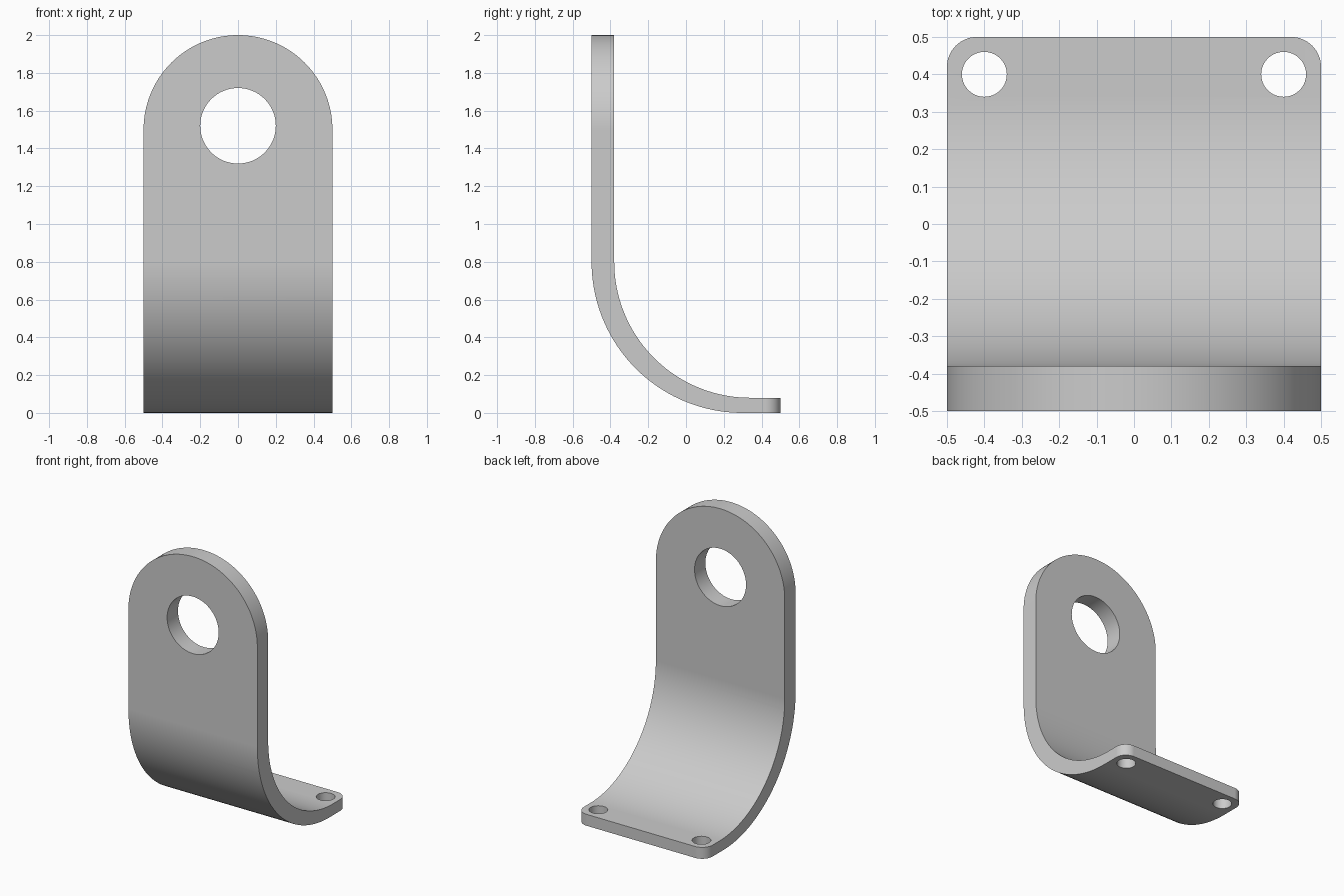
import bpy, bmesh
from math import sin, cos, pi
from mathutils import Vector

cube = bpy.data.objects.get("Cube")
if cube:
    bpy.data.objects.remove(cube)

steel = bpy.data.materials.new("plain grey metal")
steel.use_nodes = True
grey = (0.6, 0.6, 0.6, 1)
steel.diffuse_color = grey
steel.node_tree.nodes["Principled BSDF"].inputs["Base Color"].default_value = grey


def arc(cx, cy, r, start, end, n):
    """Points on an arc, angles in units of pi."""
    angles = [pi * (start + (end - start) * i / n) for i in range(n + 1)]
    return [(cx + r * cos(a), cy + r * sin(a)) for a in angles]


def prism(name, outline, place, sweep):
    """Place a 2D outline in space and extrude it along sweep."""
    bm = bmesh.new()
    face = bm.faces.new([bm.verts.new(place(u, v)) for u, v in outline])
    out = bmesh.ops.extrude_face_region(bm, geom=[face])
    moved = [g for g in out["geom"] if isinstance(g, bmesh.types.BMVert)]
    bmesh.ops.translate(bm, vec=Vector(sweep), verts=moved)
    bmesh.ops.recalc_face_normals(bm, faces=bm.faces)
    mesh = bpy.data.meshes.new(name)
    bm.to_mesh(mesh)
    bm.free()
    mesh.materials.append(steel)
    ob = bpy.data.objects.new(name, mesh)
    bpy.context.collection.objects.link(ob)
    return ob


def along_y(name, outline):
    return prism(name, outline, lambda x, z: (x, -1, z), (0, 2, 0))


def along_z(name, outline):
    return prism(name, outline, lambda x, y: (x, y, -0.5), (0, 0, 3))


# Bent plate: thick upright wall sweeping into a thinner foot
profile = [(-0.5, 2)] + arc(0.3, 0.8, 0.8, 1, 1.5, 40) + [(0.5, 0), (0.5, 0.08)]
profile += arc(0.34, 0.8, 0.72, 1.5, 1, 40) + [(-0.38, 2)]
bracket = prism("bent_bracket", profile, lambda y, z: (-0.5, y, z), (1, 0, 0))

# Outlines that round the top of the wall and the corners of the foot
wall = [(-0.5, -1), (0.5, -1)] + arc(0, 1.5, 0.5, 0, 1, 64)
foot = [(-0.5, -1), (0.5, -1)] + arc(0.42, 0.42, 0.08, 0, 0.5, 16)
foot += arc(-0.42, 0.42, 0.08, 0.5, 1, 16)
cuts = [(along_y("wall_outline", wall), "INTERSECT"),
        (along_z("foot_outline", foot), "INTERSECT")]

# Large wall hole and two screw holes in the foot
cuts.append((along_y("wall_hole", arc(0, 1.52, 0.2, 0, 2, 64)[:-1]), "DIFFERENCE"))
for side in (-1, 1):
    hole = arc(0.4 * side, 0.4, 0.06, 0, 2, 40)[:-1]
    cuts.append((along_z("screw_hole", hole), "DIFFERENCE"))

bpy.ops.object.select_all(action="DESELECT")
bpy.context.view_layer.objects.active = bracket
bracket.select_set(True)
for cutter, operation in cuts:
    cutter.hide_render = True
    mod = bracket.modifiers.new(cutter.name, "BOOLEAN")
    mod.object, mod.operation, mod.solver = cutter, operation, "EXACT"
    bpy.ops.object.modifier_apply(modifier=mod.name)
    bpy.data.objects.remove(cutter)

# Smooth curves with crisp rims
bpy.ops.object.shade_smooth_by_angle(angle=pi / 6)
weighted = bracket.modifiers.new("even_shading", "WEIGHTED_NORMAL")
weighted.keep_sharp = True
